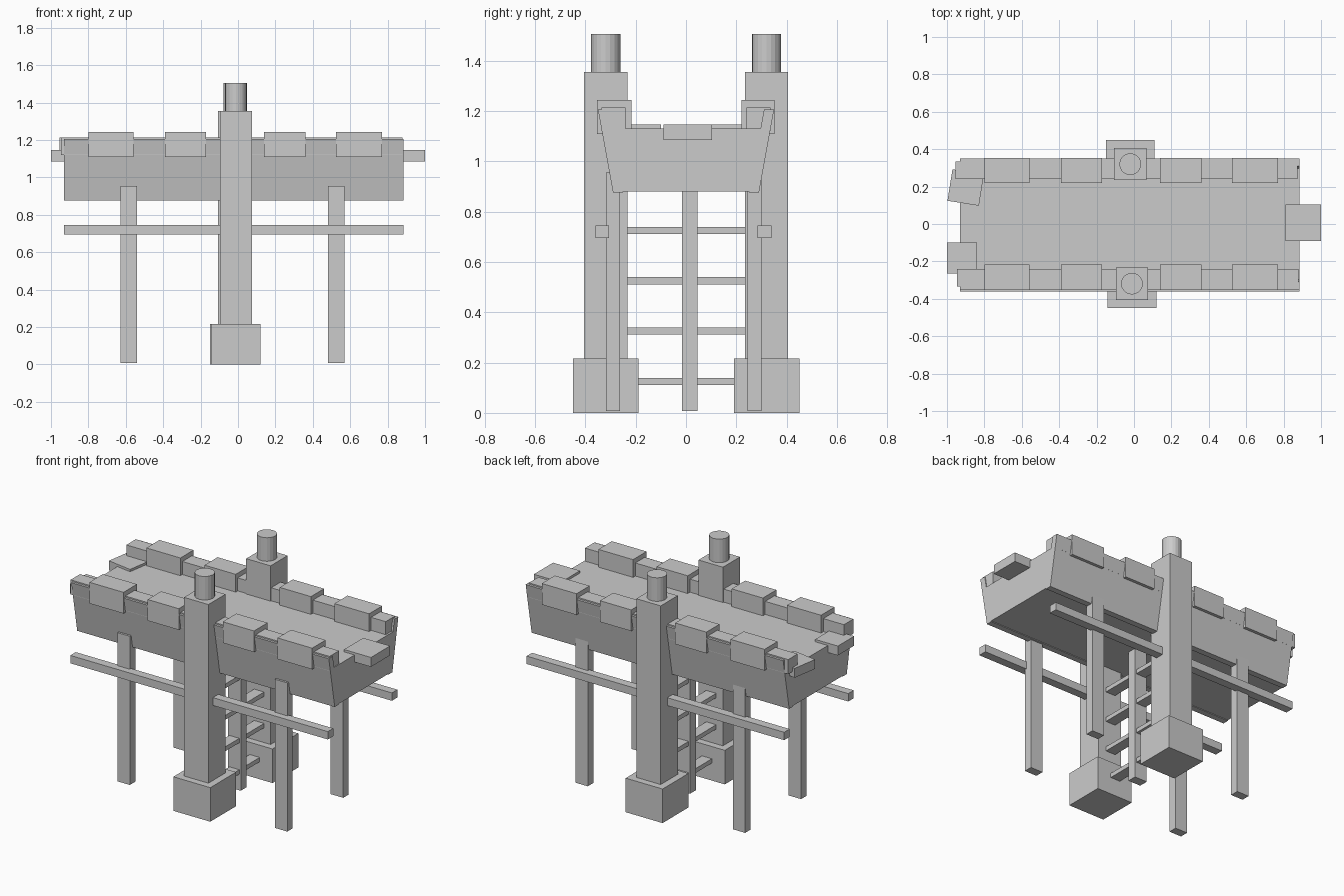
import bpy, bmesh
from math import radians

if "Cube" in bpy.data.objects:
    bpy.data.objects.remove(bpy.data.objects["Cube"])


def mesh_object(name, bm):
    bmesh.ops.recalc_face_normals(bm, faces=bm.faces)
    me = bpy.data.meshes.new(name)
    bm.to_mesh(me)
    bm.free()
    ob = bpy.data.objects.new(name, me)
    bpy.context.collection.objects.link(ob)
    return ob


def box(name, x, y, z, turn=0):
    """Box from (min, max) ranges, optionally turned about its vertical axis."""
    bm = bmesh.new()
    bmesh.ops.create_cube(bm, size=1)
    bmesh.ops.scale(bm, vec=(x[1] - x[0], y[1] - y[0], z[1] - z[0]), verts=bm.verts)
    ob = mesh_object(name, bm)
    ob.location = (sum(x) / 2, sum(y) / 2, sum(z) / 2)
    ob.rotation_euler.z = radians(turn)
    return ob


def prism(name, profile, x0, x1):
    """Extrude a (y, z) profile along x."""
    bm = bmesh.new()
    face = bm.faces.new([bm.verts.new((x0, y, z)) for y, z in profile])
    geom = bmesh.ops.extrude_face_region(bm, geom=[face])["geom"]
    bmesh.ops.translate(bm, vec=(x1 - x0, 0, 0),
                        verts=[g for g in geom if isinstance(g, bmesh.types.BMVert)])
    return mesh_object(name, bm)


X0, X1 = -0.93, 0.885

# Trough body with tapered sides and leaning side planks
prism("body", [(-0.335, 1.13), (0.325, 1.13), (0.28, 0.88), (-0.29, 0.88)], X0, X1)
for side, s in (("front", -1), ("back", 1)):
    prism(side + "_side_plank",
          [(s * 0.29, 0.875), (s * 0.35, 1.205), (s * 0.31, 1.205), (s * 0.25, 0.875)],
          X0, X1)

# Rails on both long edges, with four raised blocks each
box("front_rail", (-0.945, 0.88), (-0.335, -0.24), (1.12, 1.213))
box("back_rail", (-0.955, 0.873), (0.24, 0.335), (1.12, 1.213))
for i, x in enumerate([(-0.80, -0.56), (-0.39, -0.17), (0.14, 0.36), (0.525, 0.77)]):
    box(f"front_block_{i}", x, (-0.353, -0.217), (1.108, 1.243))
    box(f"back_block_{i}", x, (0.22, 0.352), (1.108, 1.243))

# Flat boards jutting from the ends
box("right_end_board", (0.81, 1.0), (-0.09, 0.103), (1.085, 1.145))
box("left_end_board", (-1.0, -0.84), (-0.265, -0.10), (1.085, 1.145))
box("left_turned_board", (-0.985, -0.815), (0.11, 0.28), (1.085, 1.145), -9)

# Tall posts with footings and round caps
for side, cx, cy in (("front", -0.011, -0.319), ("back", -0.02, 0.32)):
    box(side + "_post", (cx - 0.086, cx + 0.086), (cy - 0.086, cy + 0.086), (0.2, 1.355))
    box(side + "_footing", (cx - 0.13, cx + 0.13), (cy - 0.13, cy + 0.13), (0, 0.217))
    bm = bmesh.new()
    bmesh.ops.create_cone(bm, cap_ends=True, segments=20, radius1=0.058,
                          radius2=0.058, depth=0.2)
    cap = mesh_object(side + "_post_cap", bm)
    cap.location = (cx, cy, 1.405)

# Thin legs and long cross bars
for side, leg_y, bar_y in (("front", (-0.318, -0.263), (-0.36, -0.305)),
                           ("back", (0.245, 0.30), (0.285, 0.34))):
    for end, x in (("left", (-0.627, -0.54)), ("right", (0.482, 0.57))):
        box(f"{side}_{end}_leg", x, leg_y, (0.008, 0.955))
    box(side + "_cross_bar", (X0, X1), bar_y, (0.695, 0.745))

# Ladder between the posts
box("ladder_pole", (-0.06, 0.03), (-0.015, 0.045), (0.008, 0.9))
for i in range(4):
    z = 0.125 + 0.2 * i
    box(f"ladder_rung_{i}", (-0.05, 0.02), (-0.25, 0.25), (z - 0.014, z + 0.014))
